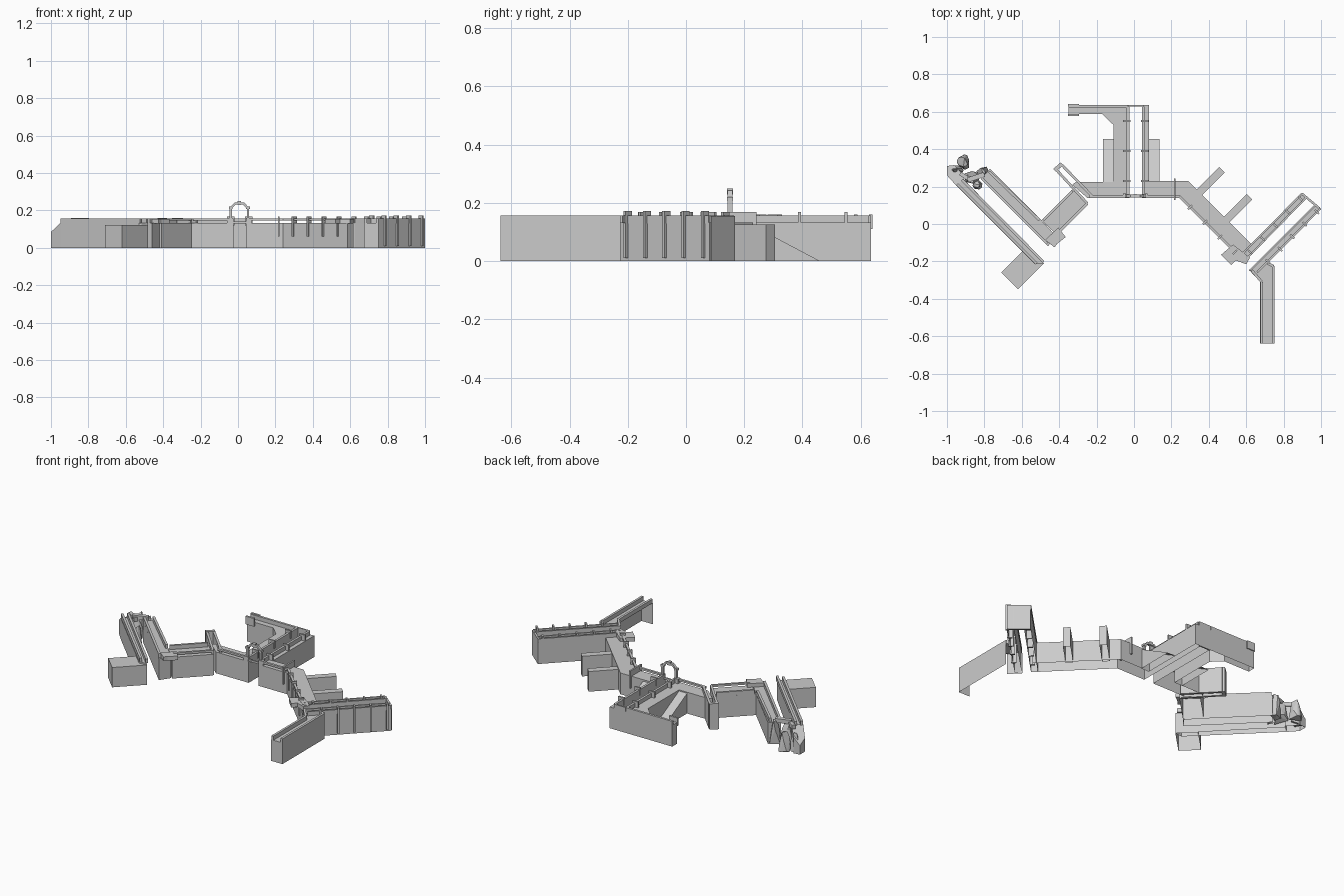
import bpy, bmesh, math, random
from mathutils import Vector

if "Cube" in bpy.data.objects:
    bpy.data.objects.remove(bpy.data.objects["Cube"])
random.seed(4)


def finish(name, bm, recalc=True):
    if recalc:
        bmesh.ops.recalc_face_normals(bm, faces=bm.faces)
    me = bpy.data.meshes.new(name)
    bm.to_mesh(me)
    bm.free()
    ob = bpy.data.objects.new(name, me)
    bpy.context.collection.objects.link(ob)
    return ob


def prism(name, pts, z0=0.0, z1=0.132, skip=(), bottom=False):
    """Counter-clockwise outline extruded up; tops may be per-point heights."""
    n = len(pts)
    tops = z1 if isinstance(z1, (list, tuple)) else [z1] * n
    bm = bmesh.new()
    lo = [bm.verts.new((x, y, z0)) for x, y in pts]
    hi = [bm.verts.new((p[0], p[1], t)) for p, t in zip(pts, tops)]
    for i in range(n):
        j = (i + 1) % n
        if i not in skip:
            bm.faces.new((lo[i], lo[j], hi[j], hi[i]))
    bm.faces.new(hi)
    if bottom:
        bm.faces.new(lo[::-1])
    return finish(name, bm, recalc=False)


def bar(name, p, q, w=0.014, z0=0.13, z1=0.157):
    """Straight box lying between two plan points."""
    p, q = Vector(p), Vector(q)
    d = (q - p).normalized()
    s = Vector((-d.y, d.x)) * w / 2
    return prism(name, [p - s, q - s, q + s, p + s], z0, z1, bottom=True)


def posts(name, p, q, n, length=0.026, w=0.010, z0=0.06, z1=0.168):
    """Row of narrow posts set across a wall line."""
    p, q = Vector(p), Vector(q)
    d = (q - p).normalized()
    s = Vector((-d.y, d.x)) * length / 2
    for i in range(n):
        c = p.lerp(q, i / max(1, n - 1))
        bar(f"{name}_{i + 1}", c - s, c + s, w, z0, z1)


def rails(name, path, z0=0.131):
    for i, (p, q) in enumerate(zip(path, path[1:])):
        bar(f"{name}_{i + 1}", p, q, z0=z0)


# Central west rampart with back arm
prism("centre_west_rampart", [(-.25, .14), (-.025, .14), (-.025, .635), (-.35, .635), (-.35, .588),
                              (-.17, .588), (-.11, .53), (-.11, .225), (-.31, .225), (-.33, .21)])
rails("centre_west_front_rail", [(-.24, .147), (-.027, .147)], .145)
rails("centre_west_parapet", [(-.032, .147), (-.032, .628), (-.35, .628)])
bar("arm_end_bracket_north", (-.353, .635), (-.295, .635), .012, .11, .16)
bar("arm_end_bracket_south", (-.353, .583), (-.295, .583), .012, .11, .16)

# Central east rampart running into the diagonal walkway
prism("centre_east_rampart", [(.042, .14), (.24, .14), (.58, -.20), (.645, -.125), (.29, .23),
                              (.08, .23), (.08, .635), (.042, .635)])
rails("centre_east_parapet", [(.049, .628), (.049, .147)])
rails("centre_east_front_rail", [(.049, .147), (.243, .147), (.58, -.19)], .145)
posts("centre_west_post", (-.04, .23), (-.04, .55), 3, .04, z0=.12)
posts("centre_east_post", (.058, .23), (.058, .55), 3, .04, z0=.12)
bar("divider_slab", (.218, .128), (.218, .242), .01, .06, .168)
posts("diagonal_post", (.30, .09), (.54, -.15), 4, .03)

# Open passage, closed at its back, with the gate arch in front
bar("passage_back_panel", (-.03, .631), (.05, .631), .008, 0, .157)
arch = [(-.052, .13), (-.052, .215), (-.025, .243), (.025, .243), (.052, .215), (.052, .13)]
inner = [(-.040, .13), (-.040, .21), (-.020, .231), (.020, .231), (.040, .21), (.040, .13)]
bm = bmesh.new()
f = bm.faces.new([bm.verts.new((x + .007, .143, z)) for x, z in arch + inner[::-1]])
r = bmesh.ops.extrude_face_region(bm, geom=[f])
bmesh.ops.translate(bm, vec=(0, .016, 0), verts=[v for v in r["geom"] if isinstance(v, bmesh.types.BMVert)])
finish("gate_arch", bm)
for k, sx in enumerate((-1, 1)):
    a, b = sorted((.007 + sx * .037, .007 + sx * .066))
    bar(f"arch_foot_{k}", (a, .151), (b, .151), .024, .10, .16)
    a, b = sorted((.007 + sx * .036, .007 + sx * .056))
    bar(f"arch_collar_{k}", (a, .151), (b, .151), .02, .207, .22)
bar("arch_crown", (-.003, .151), (.017, .151), .02, .229, .25)
bar("arch_sill", (-.03, .151), (.045, .151), .008, .13, .142)

# Earth ramps behind the centre
for side, x in (("east", .08), ("west", -.165)):
    prism(f"{side}_ramp", [(x, .225), (x + .055, .225), (x + .055, .455), (x, .455)], 0,
          [.125, .125, .003, .003])

# Buttress fins behind the diagonal walkway
for k, (x, y) in enumerate(((.325, .175), (.472, .03))):
    prism(f"buttress_{k + 1}", [(x, y), (x + .03, y - .03), (x + .16, y + .10), (x + .13, y + .13)], 0, .125)

# Small overhanging landings at the front corners
prism("east_landing", [(.465, -.165), (.52, -.22), (.545, -.195), (.60, -.215), (.62, -.18), (.53, -.11)],
      .13, .155, bottom=True)
prism("west_landing", [(-.475, -.085), (-.425, -.125), (-.41, -.105), (-.365, -.07), (-.405, -.02)],
      .13, .155, bottom=True)

# East twin-wall corridor
prism("east_inner_wall", [(.585, -.205), (.925, .14), (.90, .167), (.56, -.175)])
prism("east_outer_wall", [(.615, -.25), (.655, -.265), (1.0, .08), (.973, .107)])
bar("east_inner_rail_a", (.59, -.197), (.922, .143), .010)
bar("east_inner_rail_b", (.567, -.172), (.898, .162), .010)
bar("east_outer_rail_a", (.62, -.248), (.972, .103), .010)
bar("east_outer_rail_b", (.658, -.258), (.995, .08), .010)
bar("east_corridor_end", (.897, .163), (.992, .083), .012, 0, .155)
posts("east_outer_post", (.715, -.20), (.978, .065), 5, .03, z0=.01, z1=.172)
posts("east_inner_post", (.62, -.15), (.89, .135), 5, .03, z0=.01)

# East front wing, open on its inner side
prism("east_wing", [(.615, -.245), (.675, -.31), (.675, -.638), (.752, -.638), (.752, -.225), (.715, -.20)],
      skip=(1, 4, 5))
rails("east_wing_parapet_inner", [(.63, -.248), (.683, -.31), (.683, -.638)])
rails("east_wing_parapet_outer", [(.715, -.21), (.745, -.225), (.745, -.638)])

# West rampart and the narrow cut beside the centre
prism("west_rampart", [(-.41, -.06), (-.245, .105), (-.33, .185), (-.495, .02)])
rails("west_rampart_front_rail", [(-.41, -.05), (-.25, .11)], .145)
rails("west_rampart_back_curb", [(-.485, .02), (-.33, .175)])
bar("cut_wall_west", (-.42, .295), (-.25, .11), .014, 0, .157)
bar("cut_wall_east", (-.385, .315), (-.22, .145), .014, 0, .157)
bar("cut_end_wall", (-.425, .287), (-.385, .322), .02, 0, .16)

# West twin-wall corridor
prism("west_inner_wall", [(-.82, .24), (-.46, -.12), (-.42, -.06), (-.50, .025), (-.77, .295)])
rails("west_inner_rail_a", [(-.815, .245), (-.465, -.105)])
rails("west_inner_rail_b", [(-.775, .28), (-.505, .02)])
prism("west_outer_wall", [(-.95, .205), (-.53, -.215), (-.48, -.21), (-.91, .24)])
rails("west_outer_rail_a", [(-.945, .213), (-.52, -.212)])
rails("west_outer_rail_b", [(-.92, .237), (-.485, -.202)])
prism("west_front_block", [(-.71, -.26), (-.62, -.35), (-.48, -.21), (-.57, -.12)], 0, .123)


# Broken rock mound at the west end
def rock(name, c, size, lift=0.0, n=22):
    bm = bmesh.new()
    for _ in range(n):
        a, t = random.uniform(0, 2 * math.pi), random.random()
        k = 1 - .55 * t
        bm.verts.new((c[0] + size[0] * k * math.cos(a), c[1] + size[1] * k * math.sin(a), lift + size[2] * t))
    r = bmesh.ops.convex_hull(bm, input=bm.verts)
    bmesh.ops.delete(bm, geom=list({*r["geom_interior"], *r["geom_unused"]}), context='VERTS')
    finish(name, bm)


prism("west_end_slope", [(-1.0, .26), (-.95, .205), (-.91, .24), (-.90, .25), (-.96, .315), (-1.0, .31)], 0,
      [.085, .132, .138, .135, .10, .055])
for k, (x, y, sx, sy, h) in enumerate(((-.91, .33, .04, .045, .14), (-.87, .25, .05, .04, .145),
                                       (-.95, .28, .045, .035, .12), (-.81, .28, .035, .035, .16),
                                       (-.84, .21, .03, .03, .14))):
    rock(f"rock_{k + 1}", (x, y), (sx, sy, h))
bar("fallen_beam_1", (-.89, .235), (-.80, .265), .025, .135, .16)
bar("fallen_beam_2", (-.93, .27), (-.86, .225), .02, .125, .15)
